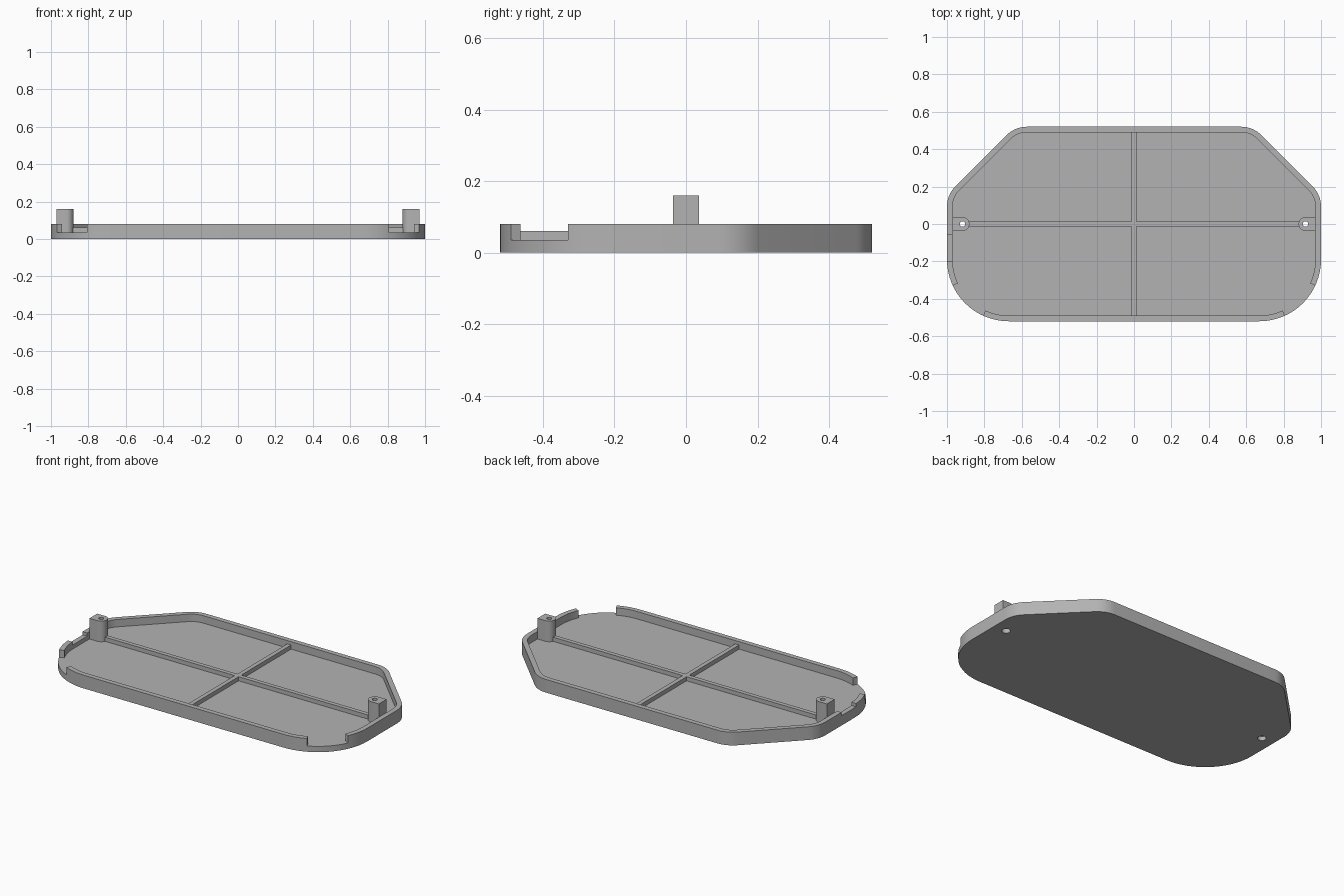
import bpy, bmesh, math

if "Cube" in bpy.data.objects:
    bpy.data.objects.remove(bpy.data.objects["Cube"], do_unlink=True)

WALL, FLOOR, RIM = 0.03, 0.035, 0.08
RIB_TOP, POST_TOP = 0.06, 0.16
POST_X, POST_R = 0.917, 0.037
FRONT_X, FRONT_Y, FRONT_R = 0.67, -0.19, 0.33

grey = bpy.data.materials.new("plastic grey")
grey.use_nodes = True
colour = (0.45, 0.45, 0.45, 1)
grey.diffuse_color = colour
grey.node_tree.nodes["Principled BSDF"].inputs["Base Color"].default_value = colour


def arc(cx, cy, r, a0, a1, steps=16):
    angles = [math.radians(a0 + (a1 - a0) * i / steps) for i in range(steps + 1)]
    return [(cx + r * math.cos(a), cy + r * math.sin(a)) for a in angles]


def outline(inset):
    """Tray outline: round front corners, softened chamfers at the back."""
    half = arc(FRONT_X, FRONT_Y, FRONT_R - inset, -90, 0)
    half += arc(0.85, 0.094, 0.15 - inset, 0, 45, 8)
    half += arc(0.574, 0.37, 0.15 - inset, 45, 90, 8)
    return half + [(-x, y) for x, y in reversed(half)]


def prism(name, points, z0, z1):
    bm = bmesh.new()
    face = bm.faces.new([bm.verts.new((x, y, z0)) for x, y in points])
    top = bmesh.ops.extrude_face_region(bm, geom=[face])["geom"]
    verts = [v for v in top if isinstance(v, bmesh.types.BMVert)]
    bmesh.ops.translate(bm, verts=verts, vec=(0, 0, z1 - z0))
    bmesh.ops.recalc_face_normals(bm, faces=bm.faces)
    mesh = bpy.data.meshes.new(name)
    bm.to_mesh(mesh)
    bm.free()
    mesh.materials.append(grey)
    obj = bpy.data.objects.new(name, mesh)
    bpy.context.collection.objects.link(obj)
    return obj


def cut(obj, cutter):
    mod = obj.modifiers.new(cutter.name, "BOOLEAN")
    mod.operation = "DIFFERENCE"
    mod.solver = "EXACT"
    mod.object = cutter
    cutter.hide_render = True
    cutter.hide_set(True)


def finish(obj):
    """Apply the cuts, then smooth only the rounded faces."""
    bpy.ops.object.select_all(action="DESELECT")
    bpy.context.view_layer.objects.active = obj
    obj.select_set(True)
    for mod in list(obj.modifiers):
        bpy.ops.object.modifier_apply(modifier=mod.name)
    bpy.ops.object.shade_smooth_by_angle(angle=math.radians(30))


# Tray with a hollow inside
tray = prism("tray", outline(0), 0, RIM)
cutters = [prism("pocket_cutter", outline(WALL), FLOOR, 0.3)]

# Openings in the wall at both front corners
for side, name in ((1, "left"), (-1, "right")):
    wedge = [(FRONT_X, FRONT_Y)] + arc(FRONT_X, FRONT_Y, 0.5, -65.5, -25, 4)
    cutters.append(prism(name + "_corner_cutter",
                         [(side * x, y) for x, y in wedge], FLOOR, 0.3))

# Shallow slot in the right wall
cutters.append(prism("slot_cutter", [(-1.1, -0.2), (-0.9, -0.2),
                                     (-0.9, -0.06), (-1.1, -0.06)], RIB_TOP, 0.3))

# Screw holes, wider underneath
holes = {}
for side, name in ((1, "left"), (-1, "right")):
    x = side * POST_X
    holes[name] = prism(name + "_hole_cutter", arc(x, 0, 0.014, 0, 345, 23), -0.1, 0.3)
    cutters += [holes[name], prism(name + "_counterbore_cutter",
                                   arc(x, 0, 0.024, 0, 345, 23), -0.1, 0.025)]
for cutter in cutters:
    cut(tray, cutter)
finish(tray)

# Screw posts, flat against the wall and round on the inner side
for side, name in ((1, "left"), (-1, "right")):
    inner = arc(POST_X, 0, POST_R, 90, 270)
    shape = [(0.97, POST_R)] + inner + [(0.97, -POST_R)]
    post = prism(name + "_post", [(side * x, y) for x, y in shape], FLOOR, POST_TOP)
    cut(post, holes[name])
    finish(post)

# Crossed stiffening ribs on the floor
w, rx, ry = 0.013, 0.885, 0.49
quarter = [(rx, w), (w, w), (w, ry)]
upper = quarter + [(-x, y) for x, y in reversed(quarter)]
ribs = prism("cross_ribs", upper + [(x, -y) for x, y in reversed(upper)], FLOOR, RIB_TOP)

for cutter in cutters:
    bpy.data.objects.remove(cutter, do_unlink=True)
